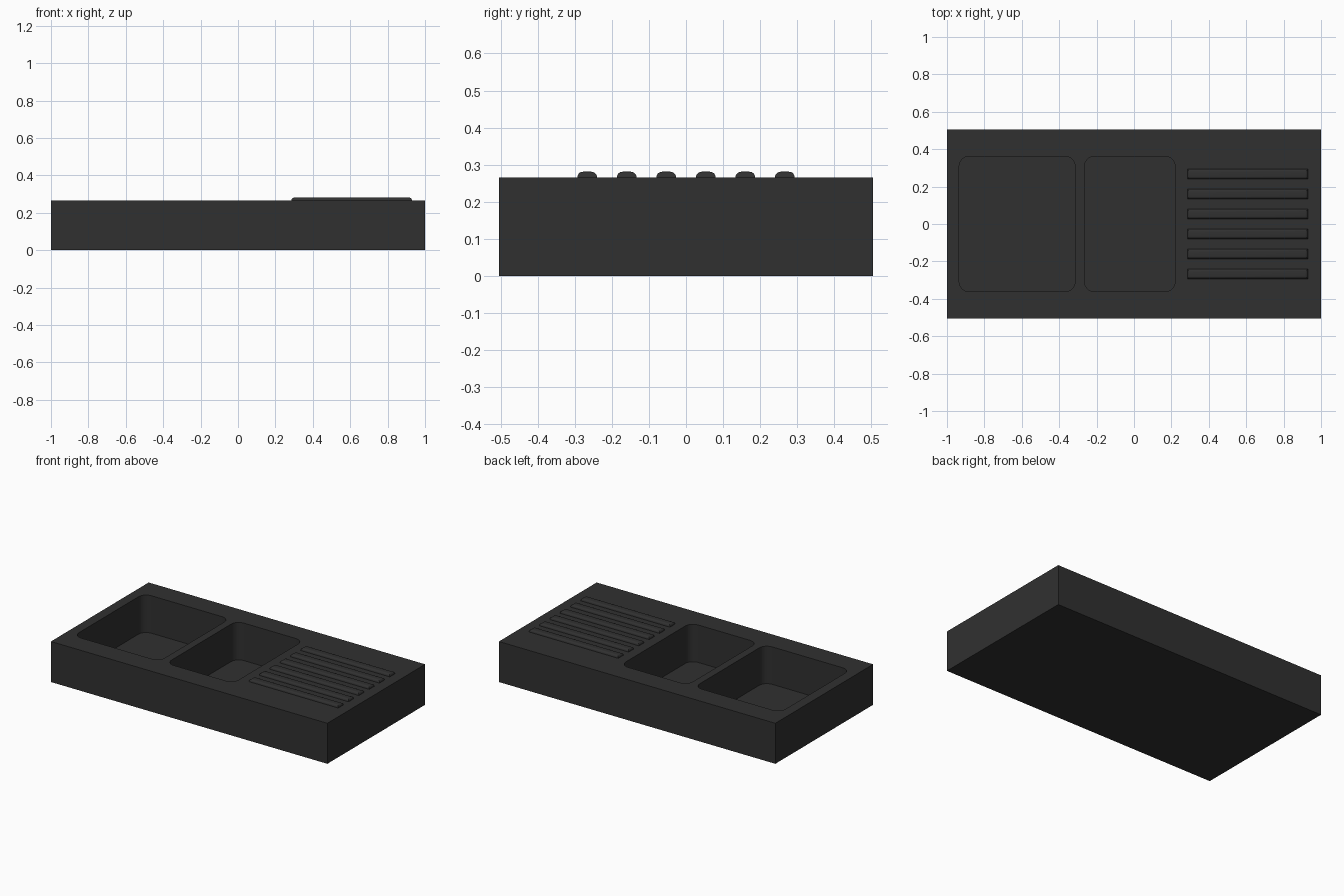
import bpy, bmesh

if "Cube" in bpy.data.objects:
    bpy.data.objects.remove(bpy.data.objects["Cube"])

mat = bpy.data.materials.new("dark_composite")
mat.diffuse_color = (0.03, 0.03, 0.03, 1)
mat.use_nodes = True
mat.node_tree.nodes["Principled BSDF"].inputs["Base Color"].default_value = mat.diffuse_color


def block(name, x0, x1, y0, y1, z0, z1, radius=0, segments=6, pick=None):
    """Box with the edges accepted by pick rounded off."""
    bm = bmesh.new()
    bmesh.ops.create_cube(bm, size=1)
    for v in bm.verts:
        v.co.x = x1 if v.co.x > 0 else x0
        v.co.y = y1 if v.co.y > 0 else y0
        v.co.z = z1 if v.co.z > 0 else z0
    if radius:
        edges = [e for e in bm.edges if pick(e.verts[0].co, e.verts[1].co)]
        bmesh.ops.bevel(bm, geom=edges, offset=radius, segments=segments,
                        profile=0.5, affect='EDGES')
    me = bpy.data.meshes.new(name)
    bm.to_mesh(me)
    bm.free()
    me.materials.append(mat)
    ob = bpy.data.objects.new(name, me)
    bpy.context.collection.objects.link(ob)
    return ob


TOP = 0.265
FLOOR = 0.02

# Sink slab
body = block("sink_body", -1, 1, -0.505, 0.505, 0, TOP)

# Two basins with rounded upright corners, cut from the slab
for name, x0, x1 in (("large_basin", -0.935, -0.315), ("small_basin", -0.265, 0.22)):
    cutter = block(name + "_cutter", x0, x1, -0.362, 0.362, FLOOR, 0.4, 0.055, 8,
                   lambda a, b: abs(a.z - b.z) > 0.1)
    cutter.hide_render = True
    cutter.hide_viewport = True
    cutter.display_type = 'WIRE'
    cut = body.modifiers.new(name, 'BOOLEAN')
    cut.operation = 'DIFFERENCE'
    cut.solver = 'EXACT'
    cut.object = cutter

# Six rounded drainer ribs
RIB_TOP = 0.281
for i in range(6):
    y = (i - 2.5) * 0.1066
    rib = block(f"drainer_rib_{i + 1}", 0.285, 0.93, y - 0.0265, y + 0.0265, 0.255, RIB_TOP,
                0.015, 5, lambda a, b: min(a.z, b.z) > RIB_TOP - 1e-4)
    bpy.context.view_layer.objects.active = rib
    rib.select_set(True)
    bpy.ops.object.shade_smooth_by_angle()
    rib.select_set(False)
